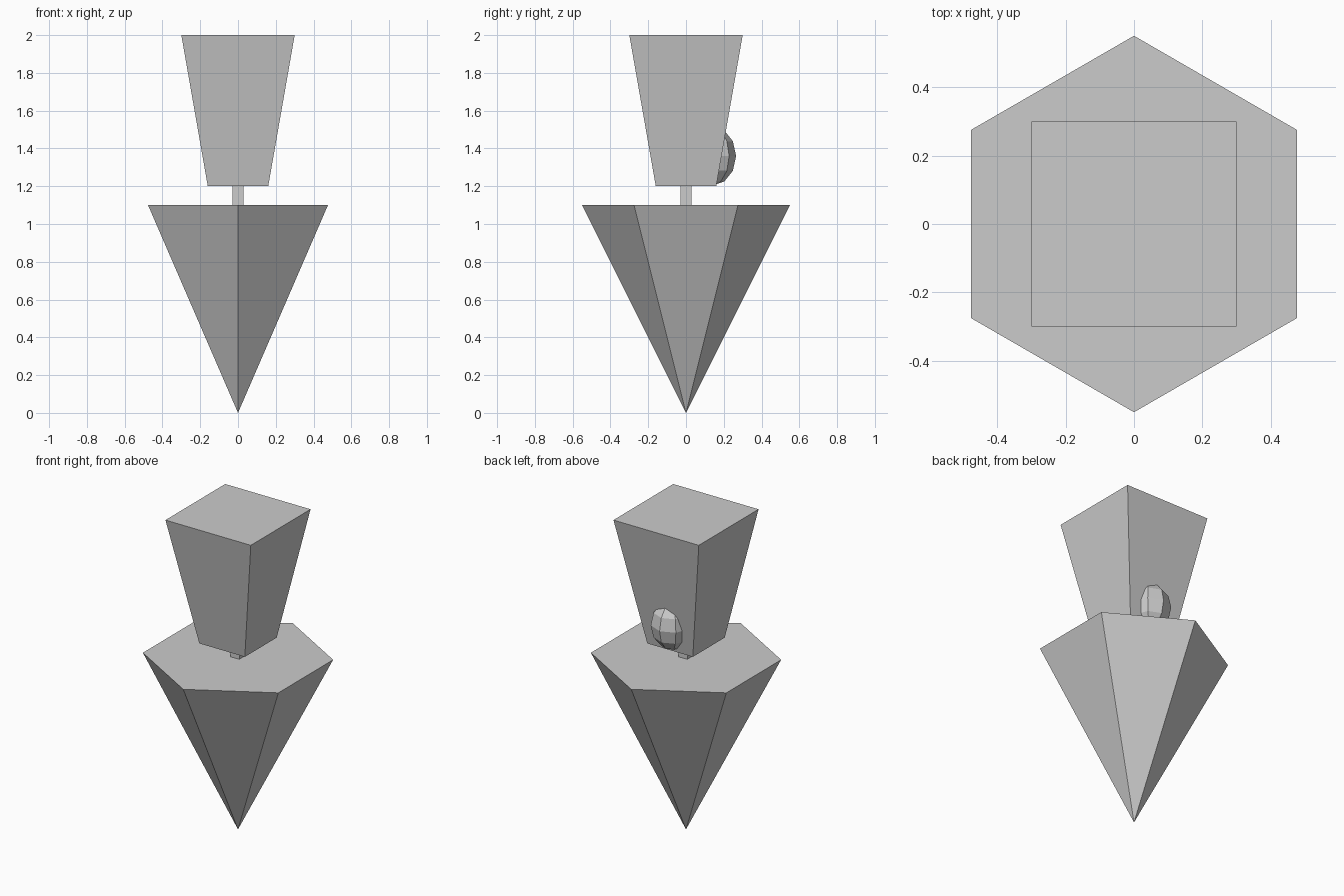
import bpy
from math import radians, sqrt

if "Cube" in bpy.data.objects:
    bpy.data.objects.remove(bpy.data.objects["Cube"])


def cone(name, sides, r_bottom, r_top, z0, z1, turn):
    bpy.ops.mesh.primitive_cone_add(vertices=sides, radius1=r_bottom, radius2=r_top,
                                    depth=z1 - z0, location=(0, 0, (z0 + z1) / 2),
                                    rotation=(0, 0, radians(turn)))
    obj = bpy.context.object
    obj.name = name
    bpy.ops.object.transform_apply(location=False, rotation=True, scale=True)
    return obj


# Six-sided body tapering to a point at the ground (corners on the y axis)
cone("body", 6, 0, 0.55, 0, 1.1, 0)

# Square head, wider at the top, flat sides facing the axes
cone("head", 4, 0.16 * sqrt(2), 0.30 * sqrt(2), 1.2, 2.0, 45)

# Thin square neck between body and head
cone("neck", 4, 0.03 * sqrt(2), 0.03 * sqrt(2), 1.1, 1.2, 45)

# Low-poly oval bun half sunk into the back of the head
bpy.ops.mesh.primitive_uv_sphere_add(segments=8, ring_count=6, radius=1,
                                     location=(0, 0.14, 1.36))
bun = bpy.context.object
bun.name = "bun"
bun.scale = (0.125, 0.125, 0.156)
bpy.ops.object.transform_apply(location=False, rotation=False, scale=True)
